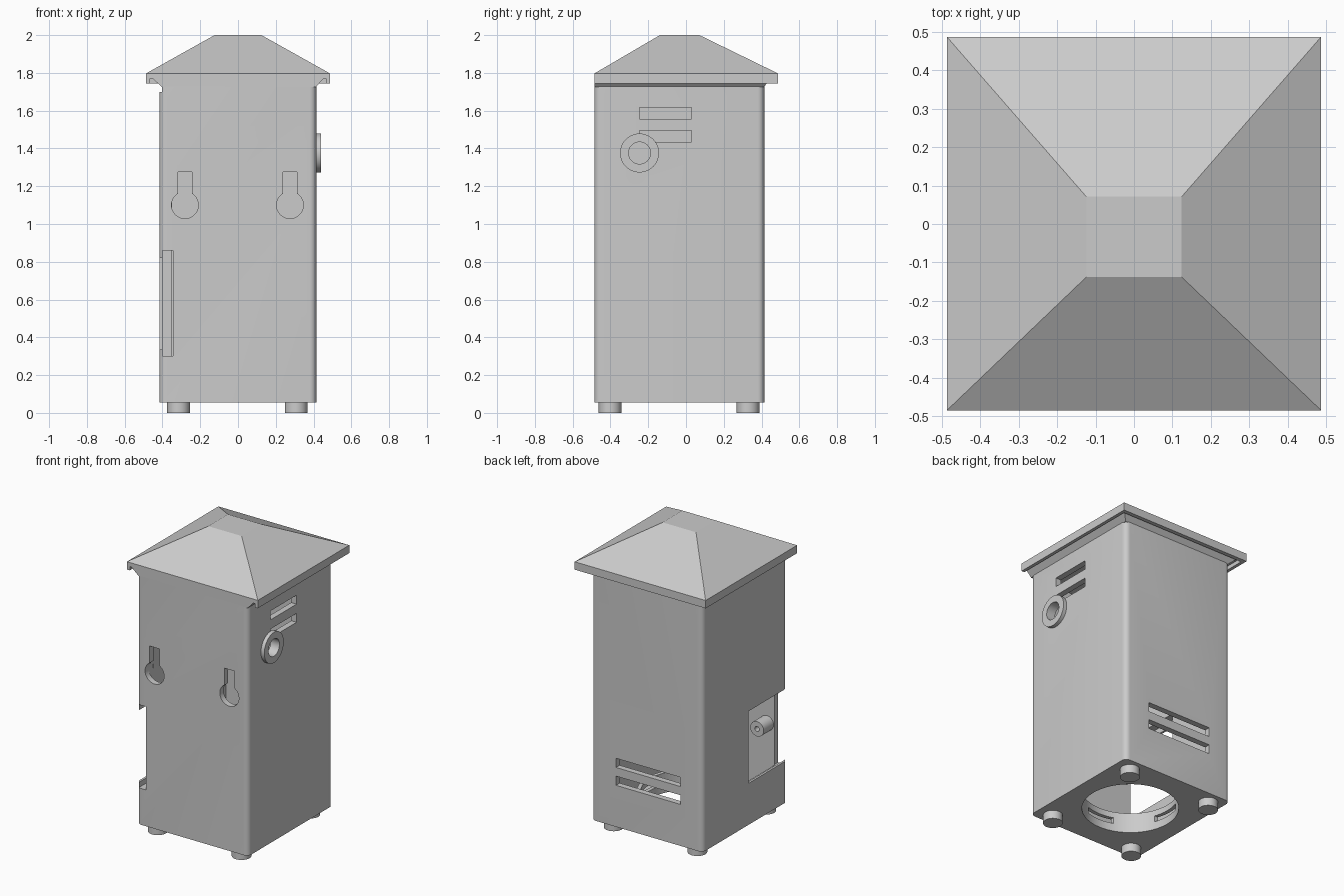
import bpy, bmesh, math
from mathutils import Matrix, Vector

if "Cube" in bpy.data.objects:
    bpy.data.objects.remove(bpy.data.objects["Cube"])

grey = bpy.data.materials.new("light_grey")
grey.diffuse_color = (0.6, 0.6, 0.6, 1)
grey.use_nodes = True
grey.node_tree.nodes["Principled BSDF"].inputs["Base Color"].default_value = grey.diffuse_color


def finish(name, bm):
    bmesh.ops.recalc_face_normals(bm, faces=bm.faces)
    me = bpy.data.meshes.new(name)
    bm.to_mesh(me)
    bm.free()
    me.materials.append(grey)
    ob = bpy.data.objects.new(name, me)
    bpy.context.collection.objects.link(ob)
    return ob


def loft(name, rects):
    """Stack of rectangles (x0, x1, y0, y1, z) joined into a closed solid."""
    bm = bmesh.new()
    rings = [[bm.verts.new((x, y, z)) for x, y in ((a, c), (b, c), (b, d), (a, d))]
             for a, b, c, d, z in rects]
    bm.faces.new(rings[0])
    bm.faces.new(rings[-1])
    for lo, hi in zip(rings, rings[1:]):
        for i in range(4):
            j = (i + 1) % 4
            bm.faces.new((lo[i], lo[j], hi[j], hi[i]))
    return finish(name, bm)


def box(name, x0, x1, y0, y1, z0, z1):
    return loft(name, [(x0, x1, y0, y1, z0), (x0, x1, y0, y1, z1)])


def cyl(name, centre, r, depth, axis="Z", sides=48):
    rot = {"X": Matrix.Rotation(math.pi / 2, 4, "Y"),
           "Y": Matrix.Rotation(math.pi / 2, 4, "X"), "Z": Matrix()}[axis]
    bm = bmesh.new()
    bmesh.ops.create_cone(bm, cap_ends=True, segments=sides, radius1=r, radius2=r,
                          depth=depth, matrix=Matrix.Translation(Vector(centre)) @ rot)
    return finish(name, bm)


def cut(target, *cutters):
    for c in cutters:
        m = target.modifiers.new("cut", "BOOLEAN")
        m.object, m.operation, m.solver = c, "DIFFERENCE", "EXACT"
        bpy.context.view_layer.objects.active = target
        bpy.ops.object.modifier_apply(modifier=m.name)
        bpy.data.objects.remove(c, do_unlink=True)


CY = -0.035  # the housing is set forward of the roof centre

# Housing: rounded upright shell
body = box("housing", -0.415, 0.415, -0.485, 0.415, 0.056, 1.728)
bm = bmesh.new()
bm.from_mesh(body.data)
upright = [e for e in bm.edges if abs(e.verts[0].co.z - e.verts[1].co.z) > 1]
bmesh.ops.bevel(bm, geom=upright, offset=0.035, segments=6, profile=0.5, affect="EDGES")
bm.to_mesh(body.data)
bm.free()
cut(body, box("cavity", -0.35, 0.375, -0.445, 0.375, 0.1, 1.7))

# Keyholes in the front
for x in (-0.281, 0.275):
    cut(body, cyl("keyhole", (x, -0.47, 1.1), 0.071, 0.14, "Y"),
        box("keyslot", x - 0.037, x + 0.037, -0.54, -0.4, 1.1, 1.275))

# Side door opening, with the groove for a sliding door
cut(body, box("doorway", -0.5, -0.345, -0.6, -0.07, 0.335, 0.82),
    box("groove", -0.4, -0.345, -0.6, -0.05, 0.3, 0.86))

# Vent slots: upper right side and lower back
for z in (1.434, 1.556):
    cut(body, box("vent", 0.3, 0.5, -0.246, 0.03, z, z + 0.06))
for z in (0.335, 0.455):
    cut(body, box("vent", -0.25, 0.23, 0.3, 0.5, z, z + 0.062))

# Cable hole, base hole, small gap under the left eave
cut(body, cyl("cable_hole", (0.41, -0.246, 1.376), 0.058, 0.2, "X"),
    cyl("base_hole", (0, CY, 0.08), 0.295, 0.2, sides=64),
    box("eave_gap", -0.5, -0.402, -0.6, 0.5, 1.7, 1.74))

# Collar around the cable hole
collar = cyl("cable_collar", (0.425, -0.246, 1.376), 0.103, 0.03, "X")
cut(collar, cyl("c", (0.42, -0.246, 1.376), 0.058, 0.2, "X"))

# Socket ring standing on the floor, with locking notches
socket = cyl("base_socket", (0, CY, 0.14), 0.32, 0.1, sides=64)
cut(socket, cyl("c", (0, CY, 0.14), 0.295, 0.3, sides=64),
    box("c", -0.1, 0.1, -0.5, 0.5, 0.11, 0.15),
    box("c", -0.5, 0.5, CY - 0.1, CY + 0.1, 0.11, 0.15))

# Screw boss behind the front wall
boss = cyl("screw_boss", (-0.29, -0.395, 0.565), 0.05, 0.11, "Y", 32)
cut(boss, cyl("c", (-0.29, -0.34, 0.565), 0.017, 0.12, "Y", 24))

# Feet
feet = [cyl("foot", (x, y, 0.03), 0.06, 0.06, sides=32)
        for x in (-0.315, 0.308) for y in (-0.402, 0.328)]

# Flared rail that carries the roof
rail = loft("roof_rail", [(-0.402, 0.412, -0.485, 0.412, 1.725),
                          (-0.455, 0.455, -0.485, 0.45, 1.772)])

# Roof: flat eave plus truncated hip, grooved underneath for the rail
roof = loft("roof", [(-0.487, 0.487, -0.485, 0.487, 1.744),
                     (-0.487, 0.487, -0.485, 0.487, 1.797),
                     (-0.124, 0.124, -0.138, 0.071, 2.0)])
cut(roof, box("c", -0.465, 0.465, -0.6, 0.46, 1.7, 1.77))

# Smooth round parts, keep edges sharp
bpy.ops.object.select_all(action="DESELECT")
for ob in [body, collar, socket, boss] + feet:
    ob.select_set(True)
bpy.context.view_layer.objects.active = body
bpy.ops.object.shade_smooth_by_angle(angle=math.radians(30))
